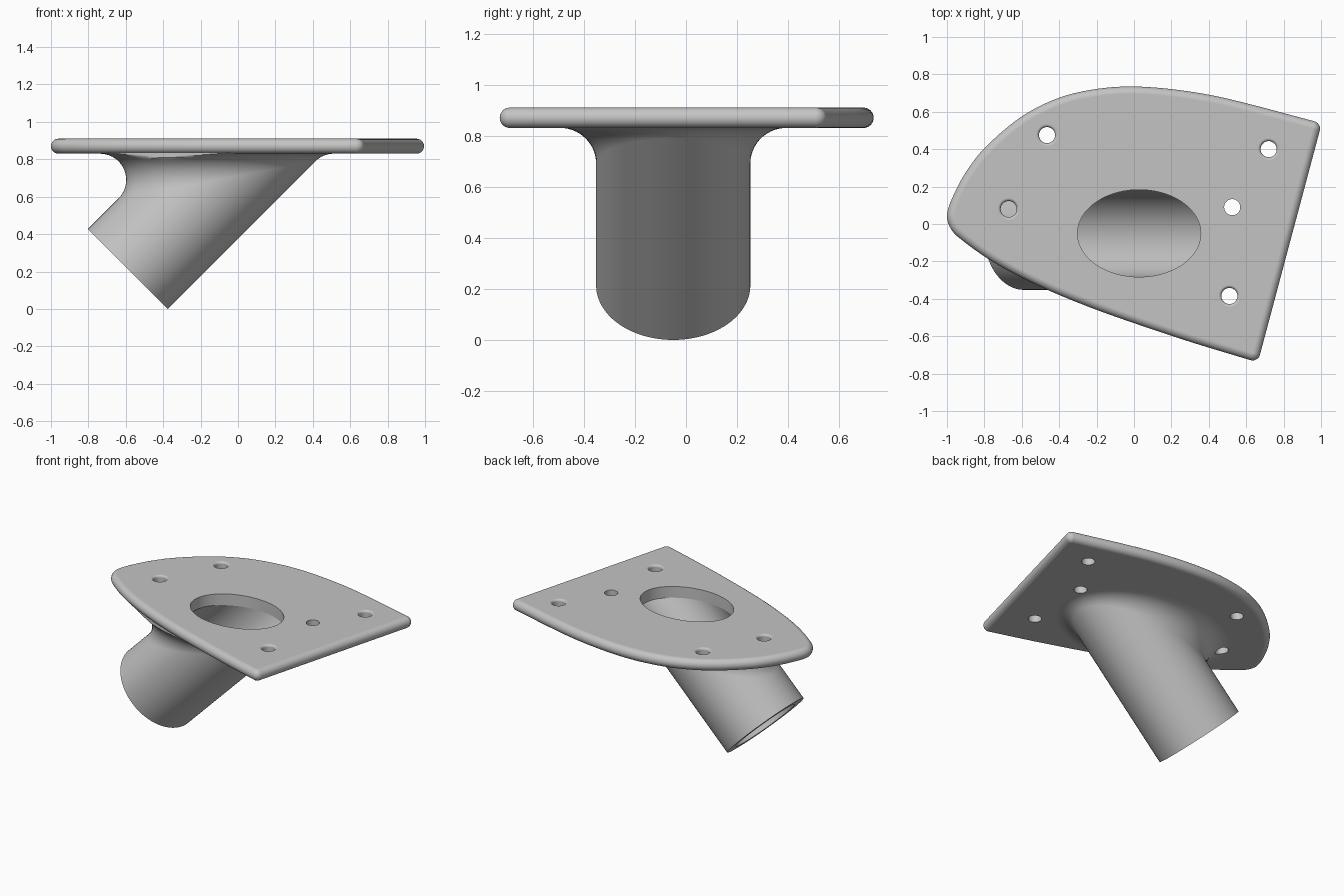
import bpy, bmesh
from math import sin, cos, pi, sqrt, radians
from mathutils import Vector
from mathutils.geometry import interpolate_bezier

cube = bpy.data.objects.get("Cube")
if cube:
    bpy.data.objects.remove(cube)

grey = bpy.data.materials.new("light_grey")
grey.use_nodes = True
grey.diffuse_color = (0.55, 0.55, 0.55, 1)
grey.node_tree.nodes["Principled BSDF"].inputs["Base Color"].default_value = (0.55, 0.55, 0.55, 1)

PLATE_LOW, PLATE_TOP, EDGE = 0.83, 0.91, 0.04
TUBE_R, BORE_R, FILLET = 0.302, 0.233, 0.14
TUBE_Y, AXIS_SHIFT = -0.05, -0.8025
UP = Vector((0, 0, 1))


def make_object(name, bm):
    bmesh.ops.remove_doubles(bm, verts=bm.verts, dist=1e-5)
    bmesh.ops.recalc_face_normals(bm, faces=bm.faces)
    mesh = bpy.data.meshes.new(name)
    bm.to_mesh(mesh)
    bm.free()
    obj = bpy.data.objects.new(name, mesh)
    bpy.context.scene.collection.objects.link(obj)
    mesh.materials.append(grey)
    return obj


def skin(bm, rings, caps=True, closed=False):
    """Join rings of points with quads."""
    loops = [[bm.verts.new(p) for p in ring] for ring in rings]
    pairs = list(zip(loops, loops[1:]))
    if closed:
        pairs.append((loops[-1], loops[0]))
    n = len(loops[0])
    for a, b in pairs:
        for i in range(n):
            j = (i + 1) % n
            bm.faces.new((a[i], a[j], b[j], b[i]))
    if caps:
        bm.faces.new(loops[0][::-1])
        bm.faces.new(loops[-1])


def circle(x, y, z, rx, ry, n):
    return [Vector((x + rx * cos(2 * pi * i / n), y + ry * sin(2 * pi * i / n), z))
            for i in range(n)]


def cut(obj, cutter):
    mod = obj.modifiers.new("cut", 'BOOLEAN')
    mod.operation = 'DIFFERENCE'
    mod.solver = 'EXACT'
    mod.object = cutter
    select(obj)
    bpy.ops.object.modifier_apply(modifier=mod.name)


def select(obj):
    bpy.ops.object.select_all(action='DESELECT')
    obj.select_set(True)
    bpy.context.view_layer.objects.active = obj


# Plate outline: one smooth curve round the nose, closed by a straight edge
knots = [Vector(p) for p in (
    (0.965, 0.549), (0.5, 0.67), (0.25, 0.715), (0, 0.735), (-0.2, 0.722),
    (-0.4, 0.675), (-0.6, 0.575), (-0.8, 0.405), (-0.9, 0.275), (-0.967, 0.15),
    (-1, 0.05), (-0.985, -0.015), (-0.94, -0.07), (-0.75, -0.205), (-0.5, -0.335),
    (-0.25, -0.44), (0, -0.53), (0.3, -0.63), (0.623, -0.728))]
slopes = [(knots[min(i + 1, len(knots) - 1)] - knots[max(i - 1, 0)]).normalized()
          for i in range(len(knots))]
curve = []
for a, b, s, t in zip(knots, knots[1:], slopes, slopes[1:]):
    h = (b - a).length / 3
    curve += interpolate_bezier(a, a + s * h, b - t * h, b, 7)[:-1]
curve.append(knots[-1])

# Inner outline points, each with an outward normal
rim = []
for i, p in enumerate(curve):
    t = curve[min(i + 1, len(curve) - 1)] - curve[max(i - 1, 0)]
    n = Vector((t.y, -t.x)).normalized()
    rim.append((Vector(p[:2]) - n * EDGE, n))
first, last = rim[0], rim[-1]
side = first[0] - last[0]
side_n = Vector((side.y, -side.x)).normalized()
for k in range(1, 7):
    rim.append((last[0], last[1].lerp(side_n, k / 6).normalized()))
for k in range(6):
    rim.append((first[0], side_n.lerp(first[1], k / 6).normalized()))


def rim_ring(angle):
    ring = []
    for p, n in rim:
        q = p + n * EDGE * cos(angle)
        ring.append(Vector((q.x, q.y, PLATE_LOW + EDGE * (1 + sin(angle)))))
    return ring


bm = bmesh.new()
skin(bm, [rim_ring(-pi / 2 + pi * k / 12) for k in range(13)])
plate = make_object("mounting_plate", bm)

# Angled tube with a rounded collar that blends into the underside of the plate
limit = [p + n * EDGE / 2 for p, n in rim]


def inside(p):
    hit = False
    for a, b in zip(limit, limit[1:] + limit[:1]):
        if (a.y > p.y) != (b.y > p.y):
            if p.x < a.x + (p.y - a.y) * (b.x - a.x) / (b.y - a.y):
                hit = not hit
    return hit


def keep_under_plate(p, start):
    if inside(p):
        return p
    low, high = 0.0, 1.0
    for _ in range(18):
        mid = (low + high) / 2
        if inside(start.lerp(p, mid)):
            low = mid
        else:
            high = mid
    q = start.lerp(p, low)
    return Vector((q.x, q.y, p.z))


def at_height(n, radius, z):
    """Point of a line parallel to the tube axis, at a given height."""
    off = n * radius
    az = z - off.z
    return Vector((az + AXIS_SHIFT, TUBE_Y, az)) + off


SIDES, ARC = 96, 14
end_z = TUBE_R / sqrt(2)
end = Vector((end_z + AXIS_SHIFT, TUBE_Y, end_z))
across, down = Vector((0, 1, 0)), Vector((1, 0, -1)).normalized()
normals = [across * cos(2 * pi * i / SIDES) + down * sin(2 * pi * i / SIDES)
           for i in range(SIDES)]
columns = []
for n in normals:
    ball = at_height(n, TUBE_R + FILLET, PLATE_LOW - FILLET)
    angle = (-n).angle(UP)
    start = ball - n * FILLET
    column = [end + n * BORE_R, end + n * TUBE_R, start]
    for k in range(1, ARC + 1):
        t = k / ARC
        d = (-n * sin((1 - t) * angle) + UP * sin(t * angle)) / sin(angle)
        column.append(keep_under_plate(ball + d * FILLET, start))
    column.append(column[-1] + UP * 0.01)
    column.append(at_height(n, BORE_R, PLATE_LOW))
    columns.append(column)
bm = bmesh.new()
skin(bm, list(zip(*columns)), caps=False, closed=True)
tube = make_object("angled_tube", bm)

# Screw holes, with softened rims on all but the inner one
bm = bmesh.new()
HOLE, SOFT = 0.043, 0.016
for x, y, soft in ((-0.465, 0.475, True), (0.72, 0.4, True), (0.51, -0.385, True),
                   (-0.67, 0.08, True), (0.525, 0.09, False)):
    rings = [circle(x, y, 0.72, HOLE, HOLE, 32)]
    if soft:
        for k in range(6):
            a = pi / 2 * k / 5
            r = HOLE + SOFT * (1 - cos(a))
            rings.append(circle(x, y, PLATE_TOP - SOFT + SOFT * sin(a), r, r, 32))
        r = HOLE + SOFT
    else:
        r = HOLE
    rings.append(circle(x, y, 1, r, r, 32))
    skin(bm, rings)
hole_cutter = make_object("hole_cutter", bm)

# Upright oval opening above the bore
bm = bmesh.new()
ox = PLATE_LOW + AXIS_SHIFT
skin(bm, [circle(ox, TUBE_Y, z, BORE_R * sqrt(2), BORE_R, SIDES) for z in (0.78, 1)])
bore_cutter = make_object("bore_cutter", bm)

cut(plate, hole_cutter)
cut(plate, bore_cutter)
cut(tube, hole_cutter)
for cutter in (hole_cutter, bore_cutter):
    bpy.data.objects.remove(cutter)

for obj in (plate, tube):
    select(obj)
    bpy.ops.object.shade_smooth_by_angle(angle=radians(35))
    weighted = obj.modifiers.new("weighted_normals", 'WEIGHTED_NORMAL')
    weighted.keep_sharp = True
